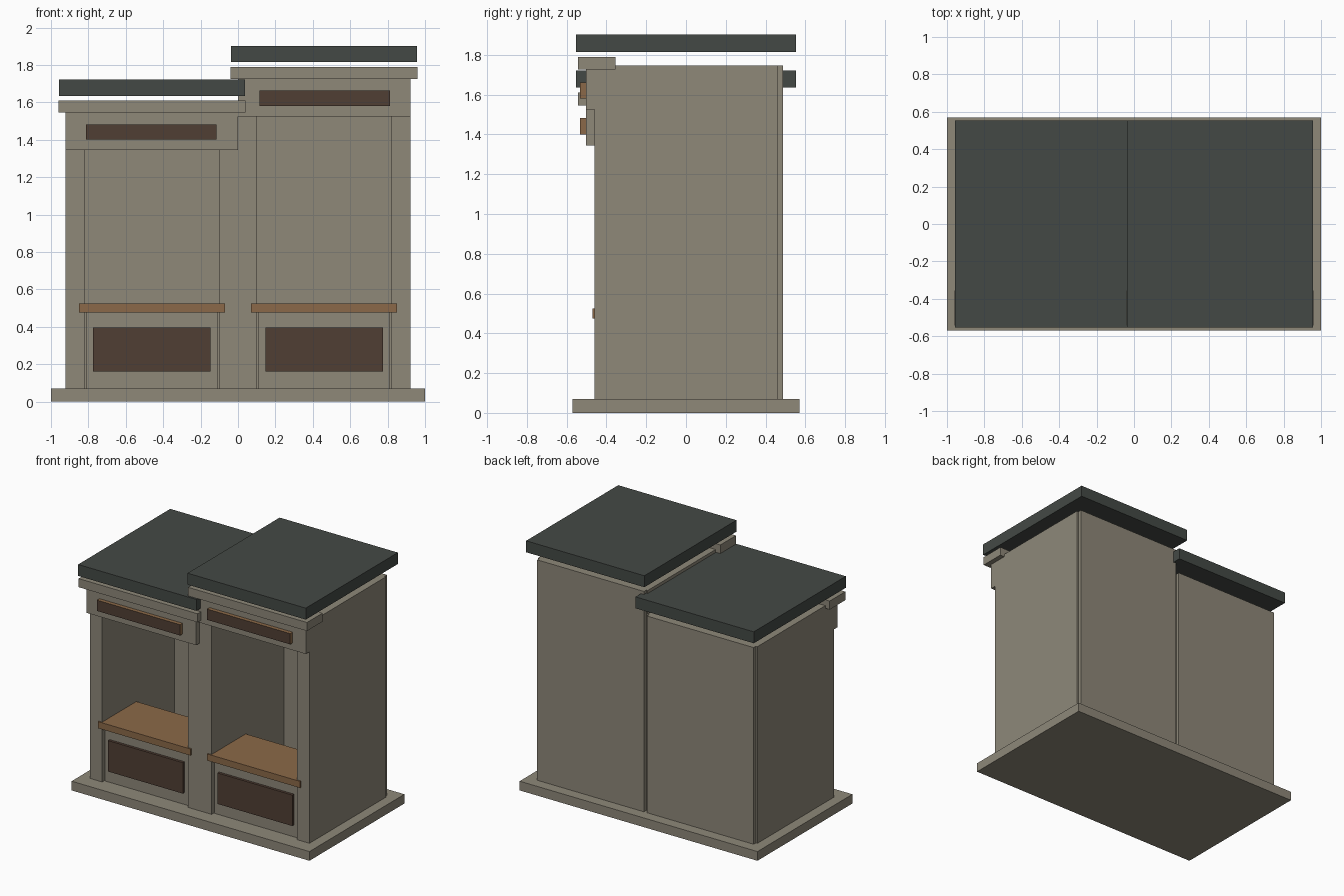
import bpy
import bmesh

if "Cube" in bpy.data.objects:
    bpy.data.objects.remove(bpy.data.objects["Cube"])


def lin(c):
    c /= 255
    return c / 12.92 if c <= 0.04045 else ((c + 0.055) / 1.055) ** 2.4


def material(name, r, g, b):
    m = bpy.data.materials.new(name)
    m.diffuse_color = (lin(r), lin(g), lin(b), 1)
    m.use_nodes = True
    m.node_tree.nodes["Principled BSDF"].inputs["Base Color"].default_value = m.diffuse_color
    return m


STONE = material("warm_grey_paint", 142, 136, 121)
SLATE = material("dark_slate", 68, 73, 69)
WOOD = material("counter_wood", 139, 105, 72)
DARK = material("dark_brown", 80, 62, 51)


def box(name, x, y, z, mat, front=None):
    """Box from (min, max) ranges; optional second material on the -y face."""
    bm = bmesh.new()
    bmesh.ops.create_cube(bm, size=1)
    for v in bm.verts:
        v.co = [r[0] if c < 0 else r[1] for c, r in zip(v.co, (x, y, z))]
    bm.normal_update()
    me = bpy.data.meshes.new(name)
    me.materials.append(mat)
    if front:
        me.materials.append(front)
        for f in bm.faces:
            f.material_index = 1 if f.normal.y < -0.5 else 0
    bm.to_mesh(me)
    bm.free()
    ob = bpy.data.objects.new(name, me)
    bpy.context.collection.objects.link(ob)
    return ob


# Shared plinth
box("plinth", (-1, 1), (-0.57, 0.57), (0, 0.07), STONE)


def booth(side, s, top):
    """One stall; s mirrors it in x, top is the height of its walls."""
    def xr(a, b):
        return (a, b) if s > 0 else (-b, -a)

    # Walls, back and ceiling
    box(side + "_inner_wall", xr(0, 0.10), (-0.46, 0.46), (0.07, top), STONE)
    box(side + "_outer_wall", xr(0.82, 0.923), (-0.46, 0.46), (0.07, top), STONE)
    box(side + "_back_panel", xr(0.012, 0.91), (0.41, 0.488), (0.07, top), STONE)
    box(side + "_ceiling", xr(0.10, 0.82), (-0.46, 0.41), (top - 0.05, top), STONE)

    # Counter with inset front panel
    box(side + "_counter_base", xr(0.108, 0.812), (-0.435, -0.07), (0.07, 0.475), STONE)
    box(side + "_counter_panel", xr(0.146, 0.775), (-0.455, -0.435), (0.16, 0.395), DARK)
    box(side + "_counter_top", xr(0.07, 0.85), (-0.47, -0.05), (0.475, 0.525), WOOD)

    # Header, sign board, cornice and raised flat roof
    box(side + "_header", xr(0, 0.923), (-0.503, -0.46), (top - 0.22, top - 0.02), STONE)
    box(side + "_sign_board", xr(0.114, 0.812), (-0.533, -0.503),
        (top - 0.165, top - 0.083), WOOD, DARK)
    box(side + "_cornice", xr(-0.04, 0.96), (-0.543, -0.355), (top - 0.02, top + 0.045), STONE)
    box(side + "_roof", xr(-0.037, 0.957), (-0.553, 0.553), (top + 0.07, top + 0.157), SLATE)


booth("left", -1, 1.565)
booth("right", 1, 1.745)
